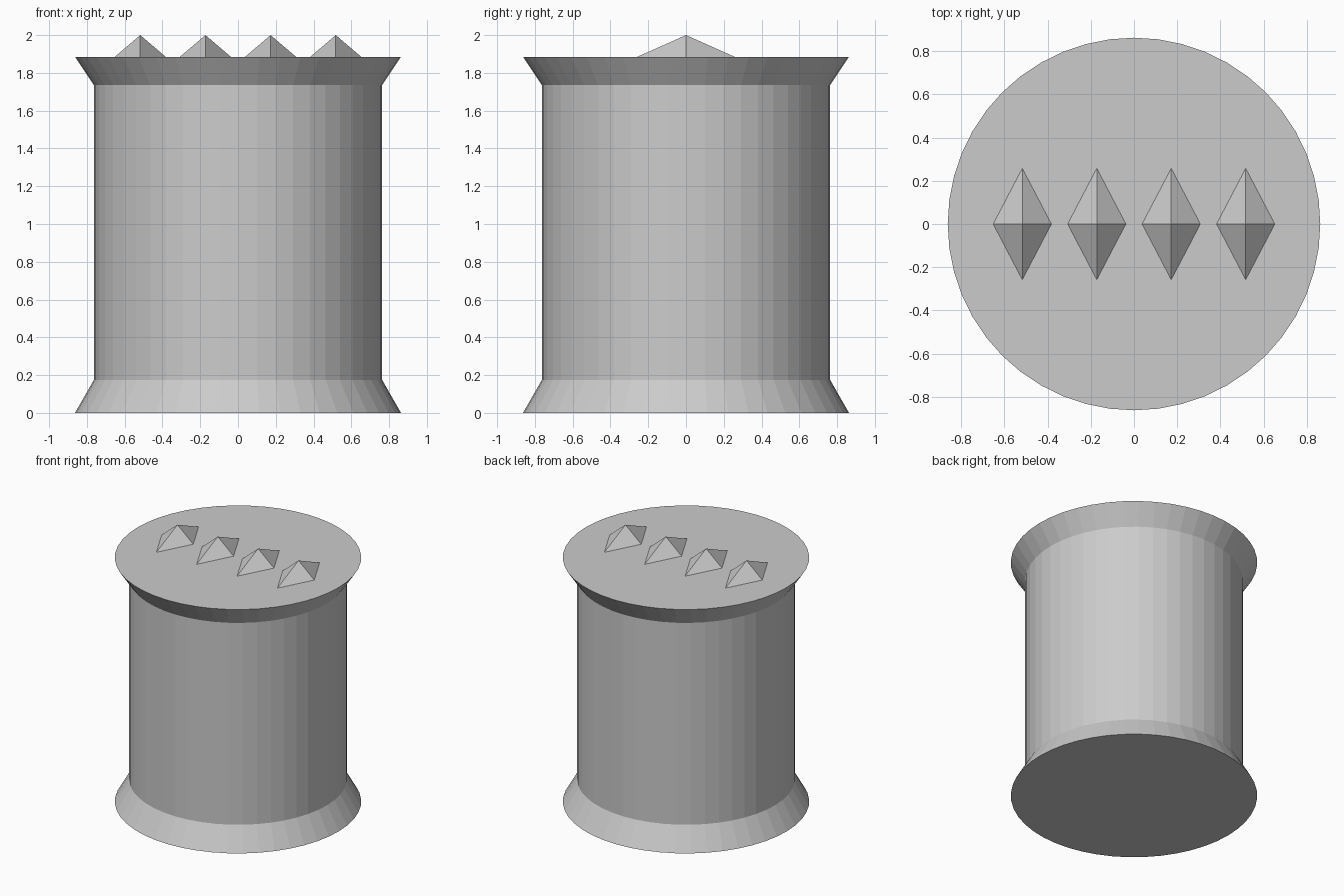
import bpy
import bmesh
import math

if "Cube" in bpy.data.objects:
    bpy.data.objects.remove(bpy.data.objects["Cube"])

SIDES = 48


def make_object(name, bm):
    bmesh.ops.recalc_face_normals(bm, faces=bm.faces[:])
    mesh = bpy.data.meshes.new(name)
    bm.to_mesh(mesh)
    bm.free()
    obj = bpy.data.objects.new(name, mesh)
    bpy.context.collection.objects.link(obj)
    return obj


def lathe(name, profile):
    """Closed solid of revolution from (radius, height) points."""
    bm = bmesh.new()
    rings = []
    for r, z in profile:
        rings.append([bm.verts.new((r * math.cos(a), r * math.sin(a), z))
                      for a in (2 * math.pi * i / SIDES for i in range(SIDES))])
    for low, high in zip(rings, rings[1:]):
        for i in range(SIDES):
            j = (i + 1) % SIDES
            bm.faces.new((low[i], low[j], high[j], high[i]))
    bm.faces.new(rings[0])
    bm.faces.new(rings[-1])
    return make_object(name, bm)


def diamond_stud(name, x, half_x, half_y, base, tip):
    """Four-sided pyramid with a diamond footprint."""
    bm = bmesh.new()
    bmesh.ops.create_cone(bm, cap_ends=True, segments=4,
                          radius1=1, radius2=0, depth=tip - base)
    for v in bm.verts:
        v.co.x = v.co.x * half_x + x
        v.co.y *= half_y
        v.co.z += (base + tip) / 2
    bmesh.ops.remove_doubles(bm, verts=bm.verts[:], dist=1e-5)
    return make_object(name, bm)


# Drum with flared foot and rim
lathe("drum_body", [(0.863, 0), (0.763, 0.175), (0.763, 1.735), (0.863, 1.885)])

# Row of pointed studs on the top
for n in range(4):
    diamond_stud(f"top_stud_{n + 1}", (n - 1.5) * 0.345, 0.135, 0.258, 1.885, 2.0)
